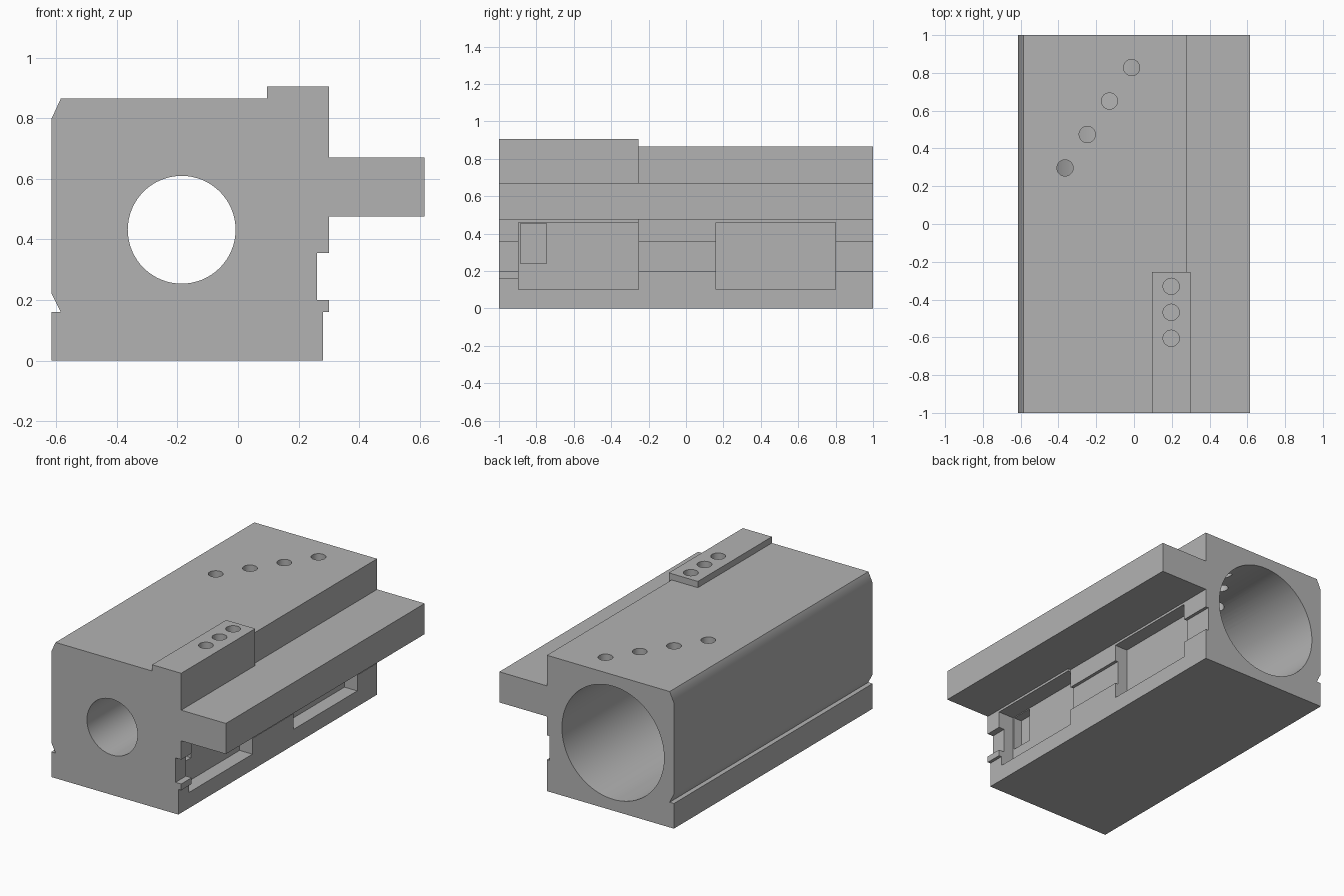
import bpy
import bmesh
import math
from mathutils import Matrix, Vector

old = bpy.data.objects.get("Cube")
if old:
    bpy.data.objects.remove(old, do_unlink=True)

grey = bpy.data.materials.new("machined_grey")
grey.use_nodes = True
colour = (0.45, 0.45, 0.45, 1)
grey.diffuse_color = colour
grey.node_tree.nodes["Principled BSDF"].inputs["Base Color"].default_value = colour


def to_object(name, bm):
    bmesh.ops.recalc_face_normals(bm, faces=bm.faces)
    mesh = bpy.data.meshes.new(name)
    bm.to_mesh(mesh)
    bm.free()
    mesh.materials.append(grey)
    obj = bpy.data.objects.new(name, mesh)
    bpy.context.collection.objects.link(obj)
    return obj


def extrude_profile(name, points, y0, y1):
    """Extrude an x-z outline from y0 to y1."""
    bm = bmesh.new()
    face = bm.faces.new([bm.verts.new((x, y0, z)) for x, z in points])
    new = bmesh.ops.extrude_face_region(bm, geom=[face])["geom"]
    verts = [v for v in new if isinstance(v, bmesh.types.BMVert)]
    bmesh.ops.translate(bm, verts=verts, vec=(0, y1 - y0, 0))
    return to_object(name, bm)


def box(name, x0, x1, y0, y1, z0, z1):
    return extrude_profile(name, [(x0, z0), (x1, z0), (x1, z1), (x0, z1)], y0, y1)


def cylinder(name, start, end, radius, sides):
    start, end = Vector(start), Vector(end)
    axis = end - start
    bm = bmesh.new()
    turn = axis.to_track_quat("Z", "Y").to_matrix().to_4x4()
    bmesh.ops.create_cone(bm, cap_ends=True, segments=sides, radius1=radius,
                          radius2=radius, depth=axis.length,
                          matrix=Matrix.Translation((start + end) / 2) @ turn)
    return to_object(name, bm)


def combine(target, tool, operation):
    """Apply a boolean and discard the tool."""
    tool.hide_render = True
    mod = target.modifiers.new(operation, "BOOLEAN")
    mod.operation = operation
    mod.solver = "EXACT"
    mod.object = tool
    bpy.context.view_layer.objects.active = target
    bpy.ops.object.modifier_apply(modifier=mod.name)
    bpy.data.objects.remove(tool, do_unlink=True)


# Main block with chamfered side, side notch and long flange
body = extrude_profile("housing_body", [
    (-0.615, 0), (0.28, 0), (0.28, 0.475), (0.615, 0.475), (0.615, 0.67),
    (0.28, 0.67), (0.28, 0.865), (-0.585, 0.865), (-0.615, 0.80),
    (-0.615, 0.22), (-0.585, 0.16), (-0.615, 0.16)], -1, 1)

# Raised pad and thickened side at the front
pad = extrude_profile("front_pad", [
    (0.095, 0.8), (0.2, 0.8), (0.2, 0.16), (0.30, 0.16),
    (0.30, 0.905), (0.095, 0.905)], -1, -0.255)
combine(body, pad, "UNION")

# Side groove, two pockets and the deeper recess
cuts = [
    box("side_groove", 0.26, 0.8, -1.1, 1.1, 0.20, 0.355),
    box("front_pocket", 0.19, 0.8, -0.895, -0.255, 0.10, 0.46),
    box("rear_pocket", 0.19, 0.8, 0.16, 0.80, 0.10, 0.46),
    box("pocket_recess", 0.135, 0.25, -0.885, -0.745, 0.24, 0.455),
]

# Front bore and larger rear bore
cx, cz = -0.186, 0.432
cuts.append(cylinder("front_bore", (cx, -1.1, cz), (cx, 0.2, cz), 0.178, 64))
cuts.append(cylinder("rear_bore", (cx, 0, cz), (cx, 1.1, cz), 0.36, 96))

# Diagonal row of holes into the rear bore
for i in range(4):
    x, y = -0.365 + 0.1175 * i, 0.297 + 0.177 * i
    cuts.append(cylinder("top_hole", (x, y, 0.55), (x, y, 1), 0.043, 32))

# Blind holes in the pad
for i in range(3):
    y = -0.33 - 0.1375 * i
    cuts.append(cylinder("pad_hole", (0.197, y, 0.7), (0.197, y, 1), 0.043, 32))

for cut in cuts:
    combine(body, cut, "DIFFERENCE")

# Smooth round walls, crisp edges
bpy.ops.object.select_all(action="DESELECT")
body.select_set(True)
bpy.context.view_layer.objects.active = body
bpy.ops.object.shade_smooth_by_angle(angle=math.radians(30))
weighted = body.modifiers.new("weighted_normals", "WEIGHTED_NORMAL")
weighted.keep_sharp = True
